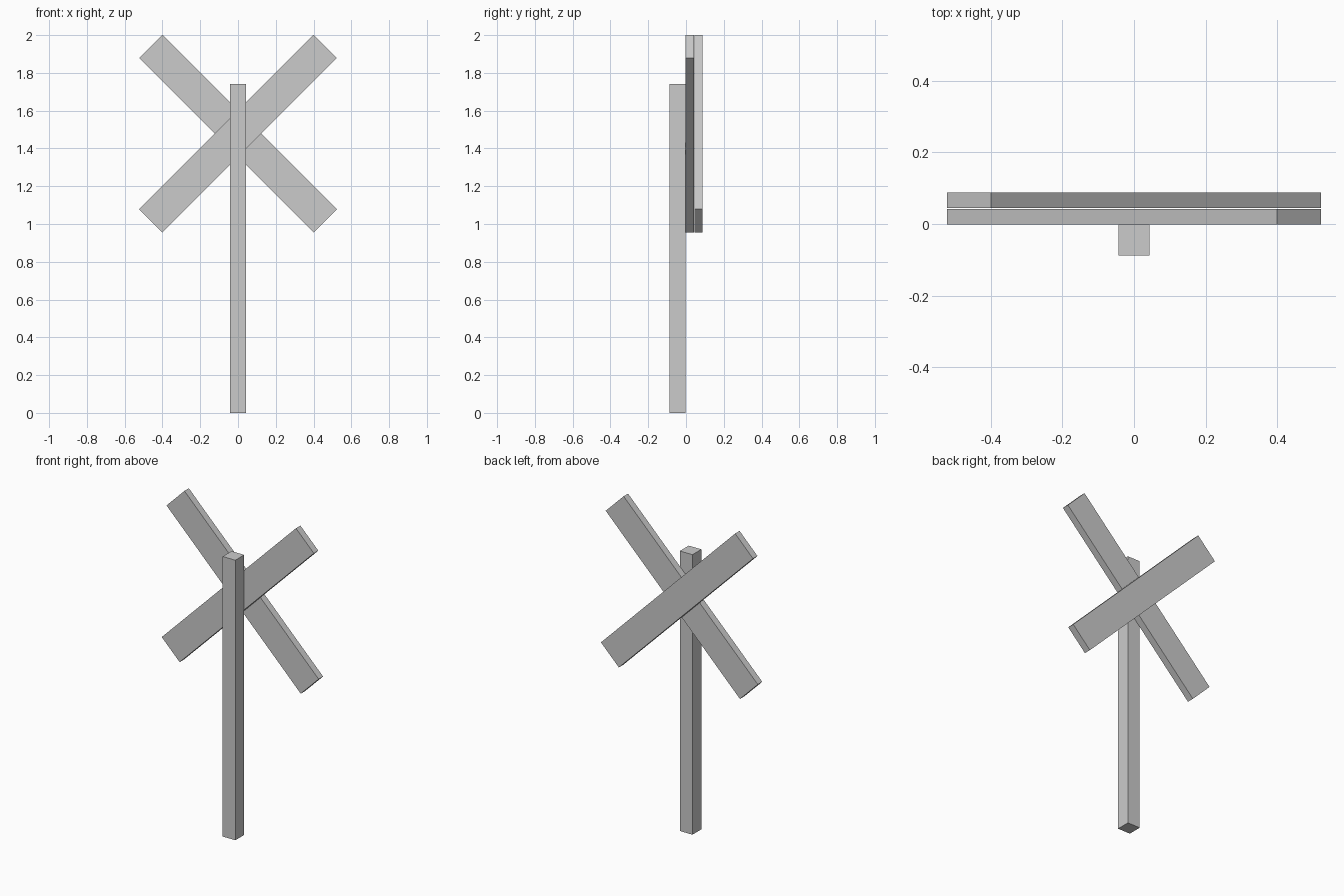
import bpy
from math import radians

if "Cube" in bpy.data.objects:
    bpy.data.objects.remove(bpy.data.objects["Cube"])


def box(name, size, centre, tilt=0.0):
    bpy.ops.mesh.primitive_cube_add(size=1, location=centre, rotation=(0, radians(tilt), 0))
    obj = bpy.context.object
    obj.name = name
    obj.scale = size
    return obj


POST = 0.087        # square post width
THICK = 0.0435      # board thickness
GAP = 0.0035        # space between boards
BACK = 0.0885       # rearmost y
CROSS_Z = 1.478     # height of the crossing

# Upright post
box("post", (POST, POST, 1.74), (0, -BACK + POST / 2, 0.87))

# Crossed boards: the one behind the other, tilted opposite ways
board = (1.305, THICK, 0.174)
back_y = BACK - THICK / 2
box("back_board", board, (0, back_y, CROSS_Z), 45)
box("front_board", board, (0, back_y - THICK - GAP, CROSS_Z), -45)
